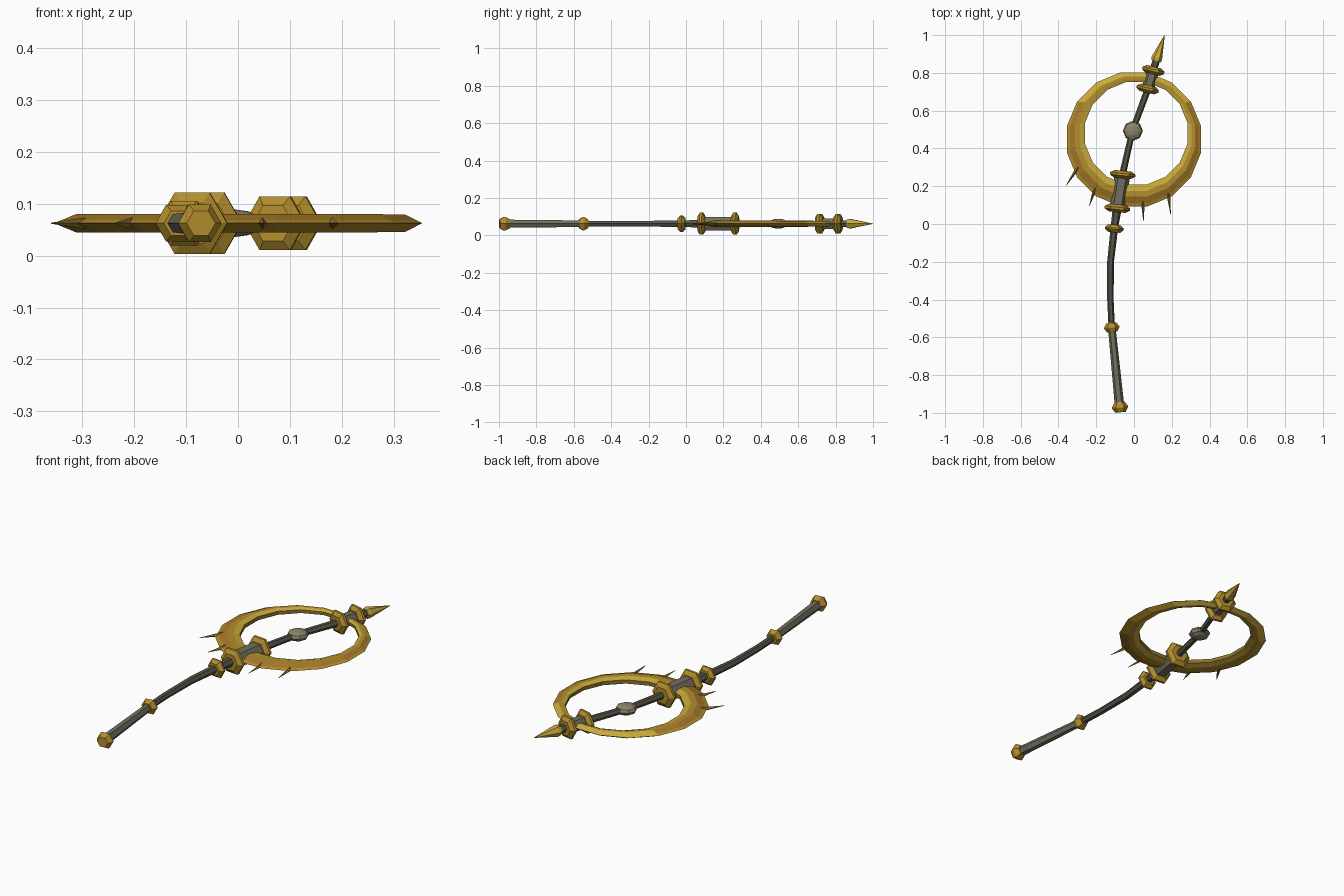
import bpy, bmesh, math
from mathutils import Vector

cube = bpy.data.objects.get("Cube")
if cube:
    bpy.data.objects.remove(cube)

MID = 0.0625  # height of the flat-lying staff axis


def material(name, rgb):
    m = bpy.data.materials.new(name)
    m.use_nodes = True
    m.diffuse_color = (*rgb, 1)
    bsdf = m.node_tree.nodes["Principled BSDF"]
    bsdf.inputs["Base Color"].default_value = (*rgb, 1)
    bsdf.inputs["Roughness"].default_value = 0.6
    return m


gold = material("gold", (0.45, 0.27, 0.025))
yellow_gold = material("yellow gold", (0.58, 0.40, 0.045))
bronze = material("bronze", (0.38, 0.19, 0.022))
dark_gold = material("dark gold", (0.26, 0.17, 0.025))
dark_metal = material("dark metal", (0.095, 0.092, 0.068))
grey_metal = material("grey metal", (0.17, 0.16, 0.115))
stone = material("stone", (0.26, 0.225, 0.145))


def finish(name, bm, mats):
    bmesh.ops.recalc_face_normals(bm, faces=bm.faces)
    mesh = bpy.data.meshes.new(name)
    bm.to_mesh(mesh)
    bm.free()
    for m in mats:
        mesh.materials.append(m)
    ob = bpy.data.objects.new(name, mesh)
    bpy.context.collection.objects.link(ob)
    return ob


def tube(name, path, mat, sides=6):
    """Capped prism following (x, y, radius) stations in the staff plane."""
    bm = bmesh.new()
    pts = [Vector((x, y, MID)) for x, y, r in path]
    up = Vector((0, 0, 1))
    rings = []
    for i, p in enumerate(pts):
        along = (pts[min(i + 1, len(pts) - 1)] - pts[max(i - 1, 0)]).normalized()
        side = along.cross(up)
        ring = []
        for k in range(sides):
            a = math.tau * k / sides
            ring.append(bm.verts.new(p + path[i][2] * (side * math.cos(a) + up * math.sin(a))))
        rings.append(ring)
    for a, b in zip(rings, rings[1:]):
        for k in range(sides):
            n = (k + 1) % sides
            bm.faces.new((a[k], a[n], b[n], b[k]))
    bm.faces.new(rings[0])
    bm.faces.new(rings[-1])
    return finish(name, bm, [mat])


def collar(name, x, y, direction, radius, half=0.02, flat=0.3):
    """Bevelled hexagonal collar across the staff; flat is the share of straight rim."""
    d = Vector(direction).normalized()
    steps = ((-half, 0.66), (-half * flat, 1), (half * flat, 1), (half, 0.66))
    tube(name, [(x + d.x * t, y + d.y * t, radius * f) for t, f in steps], gold)


# Shaft, from the grip to the spear point
UPPER = (0.235, 0.97)
LOWER = (0.10, 0.99)
GRIP = (-0.10, 0.99)
tube("grip", [(-0.077, -0.96, 0.025), (-0.118, -0.545, 0.02)], grey_metal)
tube("curved_shaft", [(-0.118, -0.545, 0.017), (-0.125, -0.4, 0.017), (-0.124, -0.2, 0.018),
                      (-0.104, -0.02, 0.02), (-0.088, 0.09, 0.024)], dark_metal)
tube("lower_block", [(-0.088, 0.09, 0.041), (-0.06, 0.265, 0.041)], grey_metal)
tube("upper_rod", [(-0.06, 0.265, 0.018), (-0.008, 0.495, 0.016), (0.075, 0.718, 0.018)], dark_metal)
tube("upper_block", [(0.073, 0.718, 0.033), (0.102, 0.815, 0.033)], grey_metal)
tube("neck", [(0.102, 0.815, 0.02), (0.12, 0.872, 0.02)], dark_metal)
tube("spear_point", [(0.117, 0.862, 0.026), (0.121, 0.878, 0.029), (0.162, 1.0, 0.001)], yellow_gold)

# Collars and pommel
collar("pommel", -0.074, -0.97, GRIP, 0.042, 0.027, 0.15)
collar("grip_collar", -0.118, -0.548, GRIP, 0.041, 0.024, 0.1)
collar("shaft_collar", -0.104, -0.024, LOWER, 0.05, 0.02, 0.2)
collar("lower_block_bottom_collar", -0.088, 0.083, LOWER, 0.068)
collar("lower_block_top_collar", -0.06, 0.262, LOWER, 0.068)
collar("upper_block_bottom_collar", 0.072, 0.715, UPPER, 0.06)
collar("upper_block_top_collar", 0.102, 0.813, UPPER, 0.06)

# Flattened faceted stone in the middle of the ring
bm = bmesh.new()
bmesh.ops.create_uvsphere(bm, u_segments=8, v_segments=6, radius=0.053)
bmesh.ops.scale(bm, vec=(1, 1, 0.5), verts=bm.verts)
bmesh.ops.translate(bm, vec=(-0.006, 0.493, MID), verts=bm.verts)
finish("centre_stone", bm, [stone])

# Crescent ring: the opening is off-centre, so the band thickens toward the grip
SIDES = 16
OUTER, INNER = Vector((0, 0.448, MID)), Vector((0.012, 0.48, MID))
SECTION = ((0, 0.55), (0.28, 1), (0.55, 1), (0.85, 0.33), (1, 0),
           (0.85, -0.33), (0.55, -1), (0.28, -1), (0, -0.55))
# Colour of each strip of the section, on the thin half and on the thick half
THIN = (yellow_gold, gold, yellow_gold, yellow_gold, yellow_gold, yellow_gold, gold,
        yellow_gold, dark_gold)
THICK = (yellow_gold, gold, bronze, gold, gold, gold, gold, yellow_gold, dark_gold)
RING_MATS = [gold, yellow_gold, bronze, dark_gold]
bm = bmesh.new()
loops = []
for i in range(SIDES):
    a = math.tau * (i + 0.5) / SIDES
    ray = Vector((math.cos(a), math.sin(a), 0))
    inside, outside = INNER + ray * 0.277, OUTER + ray * 0.362
    height = min(0.010 + 0.075 * (outside - inside).length, 0.0175)
    loops.append([bm.verts.new(inside.lerp(outside, f) + Vector((0, 0, h * height)))
                  for f, h in SECTION])
for i in range(SIDES):
    a, b = loops[i], loops[(i + 1) % SIDES]
    for k in range(len(SECTION)):
        n = (k + 1) % len(SECTION)
        face = bm.faces.new((a[k], a[n], b[n], b[k]))
        scheme = THICK if face.calc_center_median().y < 0.62 else THIN
        face.material_index = RING_MATS.index(scheme[k])
finish("crescent_ring", bm, RING_MATS)

# Thorns along the thick edge of the ring: base and tip
THORNS = (((-0.295, 0.30), (-0.36, 0.203)), ((-0.205, 0.19), (-0.237, 0.095)),
          ((0.047, 0.125), (0.05, 0.015)), ((0.182, 0.16), (0.194, 0.05)))
for i, (base, tip) in enumerate(THORNS):
    tube(f"thorn_{i + 1}", [(*base, 0.011), (*tip, 0.001)], dark_gold, 4)
